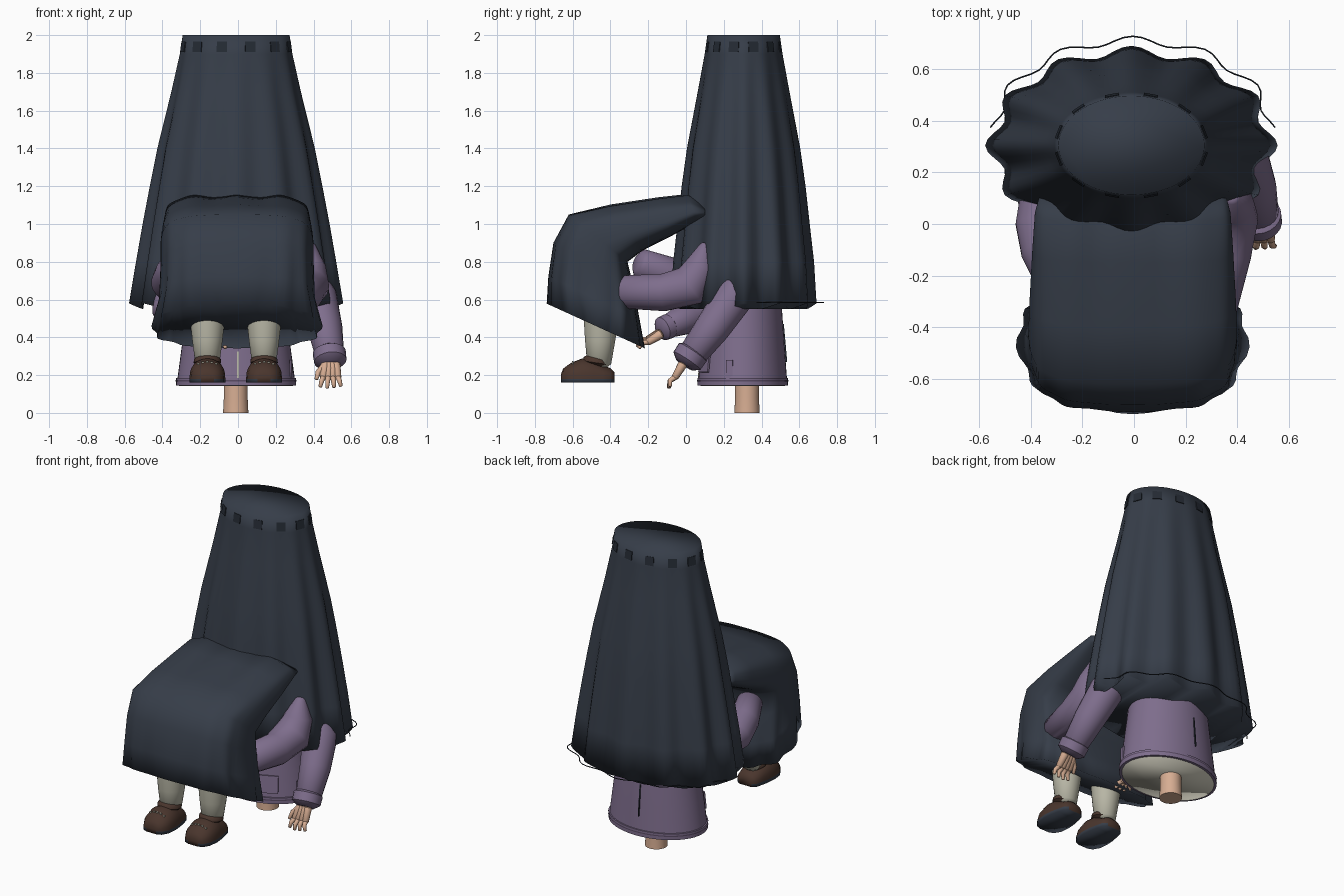
import bpy, bmesh
from math import sin, cos, pi, copysign, atan2
from mathutils import Vector as V

cube = bpy.data.objects.get("Cube")
if cube:
    bpy.data.objects.remove(cube)


def material(name, rgb):
    m = bpy.data.materials.new(name)
    m.use_nodes = True
    m.diffuse_color = (*rgb, 1)
    m.node_tree.nodes["Principled BSDF"].inputs["Base Color"].default_value = (*rgb, 1)
    return m


navy = material("navy cloth", (.037, .047, .066))
dark = material("dark navy", (.018, .024, .034))
purple = material("dusty purple", (.21, .155, .265))
seam = material("seam purple", (.10, .07, .125))
skin = material("skin", (.68, .42, .29))
cream = material("cream", (.48, .47, .38))
lining = material("pale lining", (.62, .60, .50))
brown = material("brown leather", (.068, .036, .026))


def finish(bm, name, mats, angle=50):
    bmesh.ops.recalc_face_normals(bm, faces=bm.faces)
    me = bpy.data.meshes.new(name)
    bm.to_mesh(me)
    bm.free()
    ob = bpy.data.objects.new(name, me)
    bpy.context.collection.objects.link(ob)
    for m in mats:
        me.materials.append(m)
    bpy.ops.object.select_all(action='DESELECT')
    ob.select_set(True)
    bpy.context.view_layer.objects.active = ob
    bpy.ops.object.shade_smooth_by_angle(angle=angle * pi / 180)
    return ob


def loft(name, rings, mats, caps=True, rule=None, angle=50):
    """Skin a list of closed rings; rule picks a material from a face centre."""
    bm = bmesh.new()
    vs = [[bm.verts.new(p) for p in r] for r in rings]
    n = len(vs[0])
    for a, b in zip(vs, vs[1:]):
        for i in range(n):
            bm.faces.new((a[i], a[(i + 1) % n], b[(i + 1) % n], b[i]))
    if caps:
        bm.faces.new(vs[0])
        bm.faces.new(vs[-1])
    if rule:
        for f in bm.faces:
            f.material_index = rule(f.calc_center_median())
    return finish(bm, name, mats, angle)


def ellipse(cx, cy, z, rx, ry, fold=0, n=96, wave=0):
    """Horizontal ring with twelve soft folds."""
    out = []
    for i in range(n):
        t = 2 * pi * i / n
        k = 1 - fold * (1 - cos(12 * t)) / 2
        out.append(V((cx + rx * k * cos(t), cy + ry * k * sin(t), z + wave * cos(12 * t))))
    return out


def tube(name, pts, radii, mat, n=20):
    """Round limb through points, with rounded ends."""
    pts = [V(p) for p in pts]
    d0, d1 = (pts[1] - pts[0]).normalized(), (pts[-1] - pts[-2]).normalized()
    pts = [pts[0] - d0 * radii[0] * .3] + pts + [pts[-1] + d1 * radii[-1] * .3]
    radii = [radii[0] * .6] + list(radii) + [radii[-1] * .6]
    rings = []
    for i, p in enumerate(pts):
        d = (pts[min(i + 1, len(pts) - 1)] - pts[max(i - 1, 0)]).normalized()
        u = d.orthogonal() if not rings else u - d * u.dot(d)
        u.normalize()
        w = d.cross(u)
        rings.append([p + (u * cos(2 * pi * k / n) + w * sin(2 * pi * k / n)) * radii[i]
                      for k in range(n)])
    return loft(name, rings, [mat])


def plate(name, loc, size, mat, turn=0, tilt=0):
    bm = bmesh.new()
    bmesh.ops.create_cube(bm, size=1)
    for v in bm.verts:
        v.co = V(v.co) * V(size)
    ob = finish(bm, name, [mat])
    ob.location = loc
    ob.rotation_euler = (tilt, 0, turn)


# Tall pleated cloth cone, softly shaded over its top and underside
profile = [(.565, .567, .386, .1), (.8, .53, .373, .095), (1, .495, .35, .085), (1.2, .457, .328, .075),
           (1.4, .417, .30, .06), (1.7, .343, .243, .04), (1.9, .298, .206, .015), (2, .283, .192, 0)]
loft("cloth_cone", [ellipse(-.01, .305, z, rx, ry, f, wave=.015 if z < .6 else 0)
                    for z, rx, ry, f in profile], [navy], angle=180)

# Twelve flush loops below the rim of the cone
for i in range(12):
    t = 2 * pi * (i + .5) / 12
    plate("rim_loop", (-.01 + .289 * cos(t), .305 + .198 * sin(t), 1.937),
          (.055, .009, .055), dark, atan2(.2 * cos(t), -.29 * sin(t)), -.14)

# Loose thread around the back of the hem
thread = [p for p in ellipse(-.005, .35, .585, .56, .378, .08) if p.y > .3501]
tube("hem_thread", thread, [.003] * len(thread), dark, 6)

# Lap cloth: a flattened tube bent over the knees (top y,z / bottom y,z / half width)
lap = [(.10, 1.10, .10, 1.035, .36), (.01, 1.15, .06, 1.01, .375), (-.15, 1.135, -.08, .935, .385),
       (-.40, 1.10, -.23, .86, .395), (-.62, 1.05, -.31, .80, .40), (-.70, .90, -.28, .67, .40),
       (-.725, .72, -.25, .50, .405), (-.73, .575, -.225, .345, .44)]
rings = []
for j, (ty, tz, by, bz, w) in enumerate(lap):
    ring = []
    power = .8 if j == 7 else .6
    for i in range(72):
        t = 2 * pi * i / 72
        c, s = [copysign(abs(v) ** power, v) for v in (cos(t), sin(t))]
        k = 1 + .03 * (j / 7) ** 4 * cos(12 * t)
        s2 = (s * k + 1) / 2
        ring.append(V((-.005 + w * c * k * (1 - .06 * s), by + (ty - by) * s2,
                       bz + (tz - bz) * s2 + .012 * cos(3 * pi * c) * max(s, 0) * max(0, 1 - j / 4))))
    rings.append(ring)
loft("lap_cloth", rings, [navy], angle=180)

# Coat body with pale lining underneath
coat = [(.145, .30, .22), (.145, .318, .24), (.185, .318, .24), (.186, .31, .234),
        (.35, .288, .222), (.55, .26, .208), (.8, .23, .18), (1.0, .18, .14)]
loft("coat_body", [ellipse(-.01, .3, z, rx, ry, n=48) for z, rx, ry in coat], [purple], angle=35)
loft("coat_lining", [ellipse(-.01, .3, z, .302, .224, n=48) for z in (.142, .15)], [lining], angle=180)
loft("hem_seam", [ellipse(-.01, .3, z, .3205, .2425, n=48) for z in (.167, .174)], [seam], False)
plate("front_zip", (0, .073, .25), (.013, .01, .15), cream, tilt=-.08)
for s in (-1, 1):
    plate("coat_pocket", (-.01 + s * .16, .098, .27), (.12, .009, .11), purple, s * .42, -.1)
plate("side_pocket", (.281, .23, .23), (.009, .035, .1), purple, -.25)
plate("back_slit", (-.03, .523, .37), (.006, .008, .2), dark, tilt=.09)

# Neck peg
loft("neck_peg", [ellipse(-.012, .323, z, r, r, n=32) for z, r in ((0, .067), (.08, .063), (.3, .063))], [skin])


def hand(side, wrist, d, across):
    """Palm, four fingers and a thumb."""
    wrist, d, across = V(wrist), V(d).normalized(), V(across).normalized()
    curl = d.cross(across) * .014
    for k in range(4):
        a = across * (k - 1.5) * .026
        base = wrist + a * .7 + d * .015
        knuckle = wrist + a + d * .095
        tube(side + "_palm", [base, knuckle], [.025, .019], skin, 10)
        tip = knuckle + a * .4 + d * (.066 - .007 * abs(k - 1.2))
        tube(side + "_finger", [knuckle, (knuckle + tip) / 2 + curl, tip], [.015, .013, .010], skin, 10)
    root = wrist - across * .03 + d * .02
    tube(side + "_thumb", [root, root - across * .036 + d * .045, root - across * .045 + d * .085],
         [.019, .015, .010], skin, 10)


# Hanging left arm
tube("left_sleeve", [(.36, .30, .75), (.42, .25, .61), (.46, .14, .45), (.485, .035, .31)],
     [.075, .105, .093, .077], purple)
tube("left_cuff", [(.483, .035, .32), (.489, .005, .275)], [.088, .086], purple)
hand("left", (.49, -.01, .27), (0, -.5, -.85), (1, 0, 0))

# Right arm reaching in beneath the lap
tube("right_sleeve", [(-.38, .2, .72), (-.37, .12, .56), (-.25, .0, .5), (-.14, -.1, .455)],
     [.08, .09, .085, .06], purple)
tube("right_cuff", [(-.15, -.09, .46), (-.125, -.125, .445)], [.066, .064], purple)
hand("right", (-.12, -.12, .43), (0, -.85, -.5), (1, 0, -.2))

# Bent sleeves resting beside the lap
tube("left_bent_sleeve", [(.38, .105, .89), (.38, .08, .78), (.37, .03, .675), (.355, -.12, .637), (.31, -.335, .64)],
     [.03, .085, .113, .1, .088], purple)
tube("right_bent_sleeve", [(-.35, .12, .67), (-.365, .0, .69), (-.35, -.1, .74), (-.29, -.24, .79)],
     [.09, .095, .09, .08], purple)

# Legs and shoes
shoe = [(-.662, .035, .205), (-.65, .065, .235), (-.61, .088, .264), (-.55, .095, .288), (-.49, .09, .282),
        (-.44, .08, .25), (-.40, .07, .237), (-.378, .045, .215)]
for side, x in (("right", -.162), ("left", .138)):
    tube(side + "_leg", [(x, -.46, .26), (x, -.455, .38), (x, -.45, .49), (x, -.44, .6)],
         [.064, .08, .092, .095], cream, 28)
    rings = []
    for y, w, top in shoe:
        ring = [V((x + w * cos(pi * i / 14), y, .18 + (top - .18) * sin(pi * i / 14) ** .8)) for i in range(15)]
        ring += [V((x - w, y, .16)), V((x + w, y, .16))]
        rings.append(ring)
    loft(side + "_shoe", rings, [brown, navy], rule=lambda c: int(c.z < .179), angle=100)
    tube(side + "_shoe_collar", [(x, -.475, .265), (x, -.472, .285)], [.073, .071], brown, 24)
    for k in range(-2, 3):
        plate(side + "_stitch", (x + k * .024, -.6, .271 - .0028 * k * k), (.013, .007, .009), cream)
